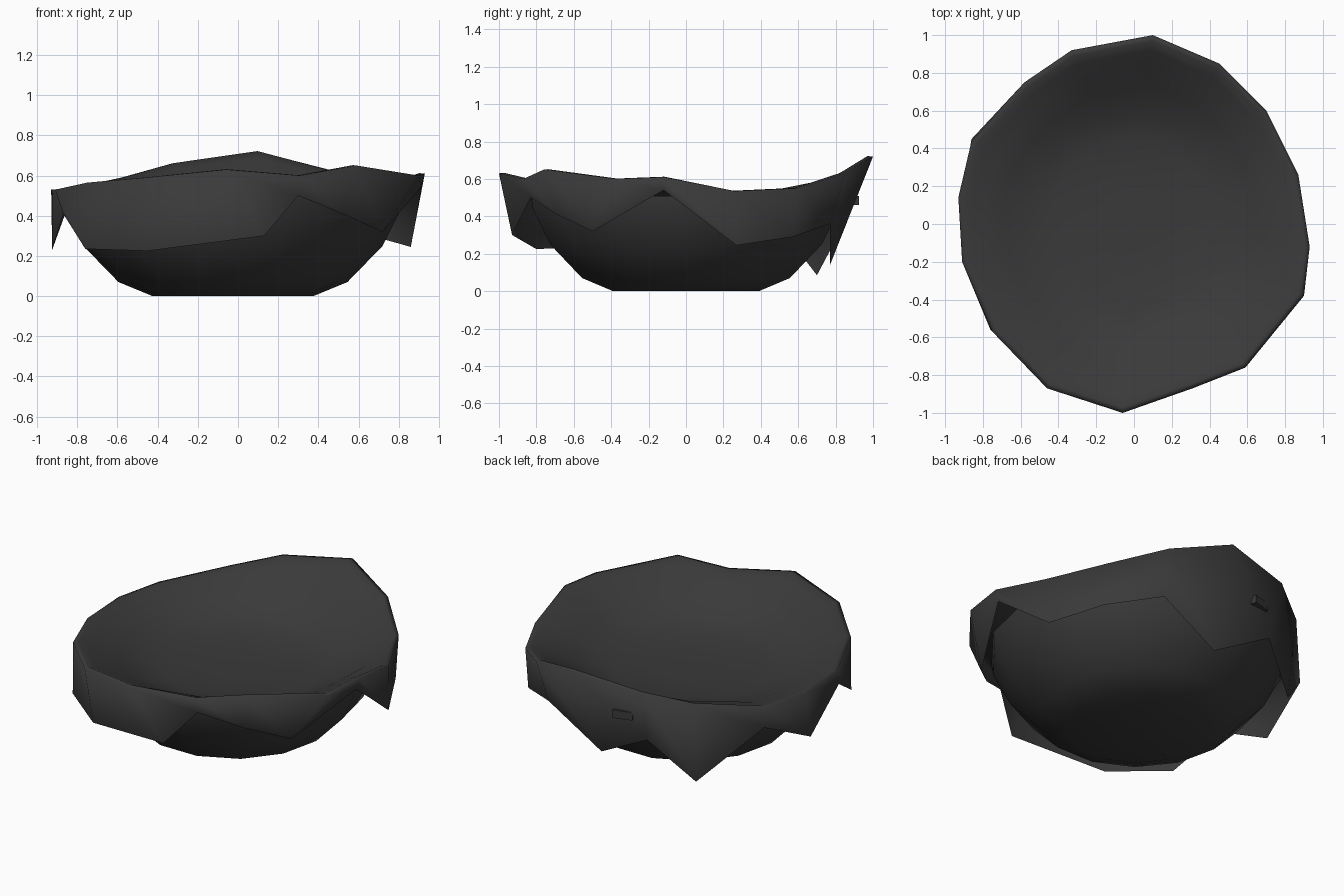
import bpy, bmesh, math

if "Cube" in bpy.data.objects:
    bpy.data.objects.remove(bpy.data.objects["Cube"])

mat = bpy.data.materials.new("charcoal")
mat.diffuse_color = (0.042, 0.042, 0.042, 1)
mat.use_nodes = True
mat.node_tree.nodes["Principled BSDF"].inputs["Base Color"].default_value = mat.diffuse_color


def loft(name, rings, cap_end=False, cap_start=False, angle=50):
    """Skin a list of closed rings into one smooth-shaded object."""
    bm = bmesh.new()
    vs = [[bm.verts.new(p) for p in ring] for ring in rings]
    n = len(rings[0])
    for a, b in zip(vs, vs[1:]):
        for i in range(n):
            j = (i + 1) % n
            bm.faces.new((a[i], a[j], b[j], b[i]))
    if cap_start:
        bm.faces.new(vs[0])
    if cap_end:
        bm.faces.new(vs[-1])
    bmesh.ops.recalc_face_normals(bm, faces=bm.faces)
    me = bpy.data.meshes.new(name)
    bm.to_mesh(me)
    bm.free()
    ob = bpy.data.objects.new(name, me)
    bpy.context.collection.objects.link(ob)
    me.materials.append(mat)
    bpy.context.view_layer.objects.active = ob
    ob.select_set(True)
    bpy.ops.object.shade_smooth_by_angle(angle=math.radians(angle))
    ob.select_set(False)
    return ob


def circle(r, z, n=14, cx=-0.025):
    return [(cx + r * math.cos(2 * math.pi * i / n),
             r * math.sin(2 * math.pi * i / n), z) for i in range(n)]


# Bowl: flat foot, rounded wall, lip hidden by the cloth
bowl_profile = [(0.385, 0.005), (0.40, 0.0), (0.57, 0.07), (0.745, 0.25), (0.84, 0.44), (0.85, 0.51)]
loft("bowl", [circle(r, z) for r, z in bowl_profile[1:]], cap_start=True, angle=60)

# Cloth: rim fold and the ragged hem hanging below it, clockwise from the back
rim = [(0.10, 1.0, 0.72), (0.45, 0.85, 0.63), (0.70, 0.60, 0.55), (0.87, 0.26, 0.535),
       (0.93, -0.12, 0.61), (0.90, -0.38, 0.60), (0.59, -0.76, 0.65), (0.31, -0.87, 0.60),
       (-0.06, -1.0, 0.63), (-0.46, -0.87, 0.59), (-0.75, -0.57, 0.565), (-0.91, -0.20, 0.53),
       (-0.93, 0.14, 0.53), (-0.86, 0.44, 0.53), (-0.58, 0.75, 0.59), (-0.33, 0.92, 0.66)]
hem = [(0.05, 0.77, 0.14), (0.42, 0.77, 0.36), (0.70, 0.57, 0.29), (0.86, 0.27, 0.245),
       (0.91, -0.12, 0.54), (0.72, -0.50, 0.32), (0.52, -0.69, 0.41), (0.30, -0.83, 0.50),
       (0.13, -0.93, 0.30), (-0.45, -0.80, 0.225), (-0.76, -0.56, 0.235), (-0.87, -0.28, 0.41),
       (-0.925, 0.08, 0.23), (-0.86, 0.45, 0.41), (-0.56, 0.70, 0.085), (-0.31, 0.83, 0.33)]


def inset(scale, z, follow):
    """Rim shrunk inward; 'follow' keeps part of the rim's height variation."""
    return [(x * scale, y * scale, z + follow * (h - 0.6)) for x, y, h in rim]


# Rolled rim and the shallow dished top inside it
top = [inset(0.97, 0.602, 1.0), inset(0.92, 0.58, 0.9), inset(0.85, 0.555, 0.65),
       inset(0.73, 0.495, 0.4), inset(0.60, 0.435, 0.15), inset(0.46, 0.405, 0.0),
       inset(0.18, 0.395, 0.0)]
loft("draped_cloth", [hem, rim] + top, cap_end=True, angle=150)

# Small corner of the bowl lip poking through the cloth at the back left
bpy.ops.mesh.primitive_cube_add(size=1, location=(-0.18, 0.865, 0.485),
                                rotation=(0, 0, math.radians(16)))
nub = bpy.context.object
nub.name = "lip_corner"
nub.scale = (0.12, 0.09, 0.05)
nub.data.materials.append(mat)
